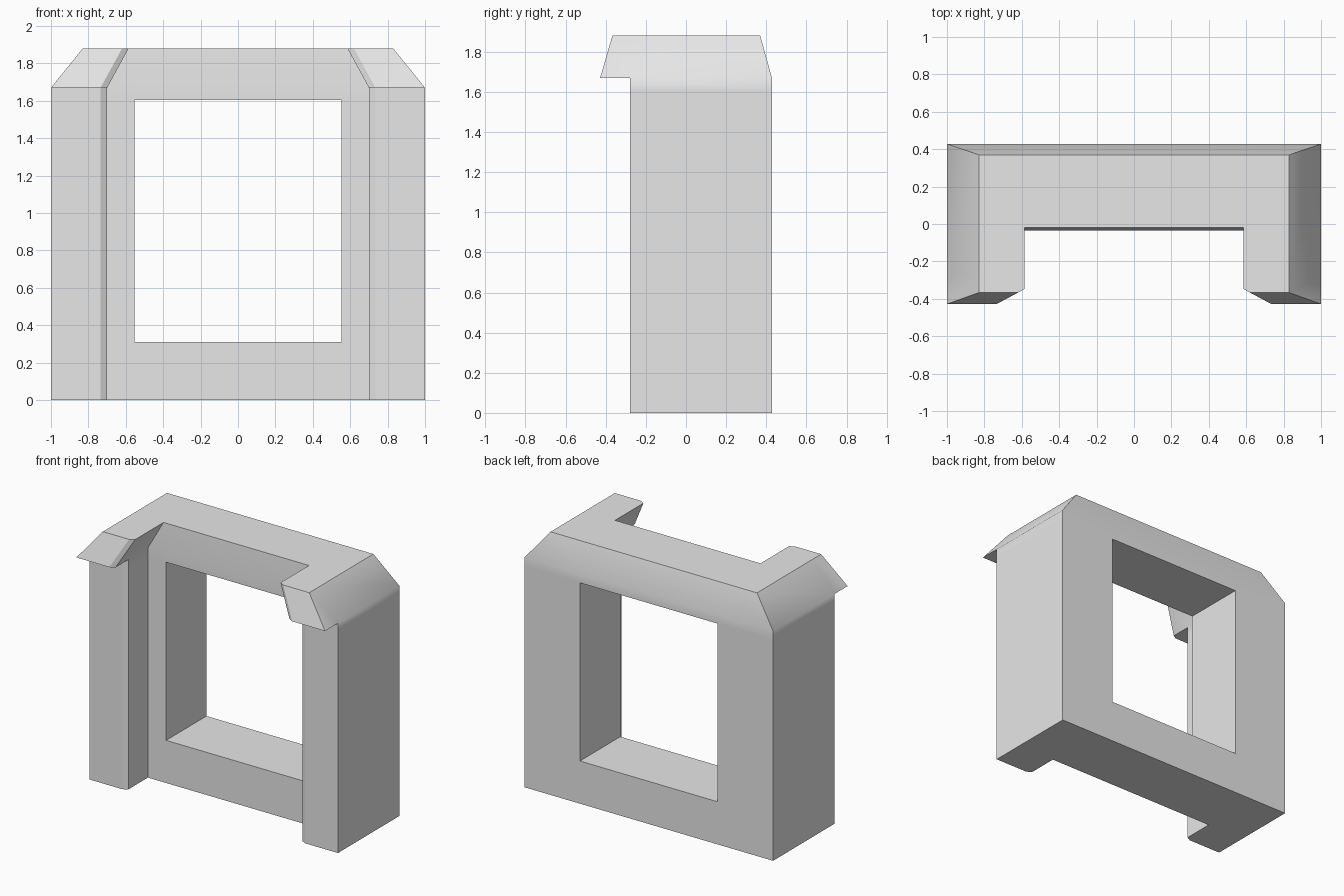
import bpy, bmesh, math

cube = bpy.data.objects.get("Cube")
if cube:
    bpy.data.objects.remove(cube, do_unlink=True)

# Main dimensions
EAVE, TOP = 1.67, 1.88
SILL, LINTEL, HALF_W = 0.31, 1.605, 0.553
BACK, POST, LIP, WALL = 0.428, -0.28, -0.428, -0.035

grey = bpy.data.materials.new("light_grey")
grey.use_nodes = True
grey.diffuse_color = (0.8, 0.8, 0.8, 1)
grey.node_tree.nodes["Principled BSDF"].inputs["Base Color"].default_value = (0.8, 0.8, 0.8, 1)


def outline(outer, inner, back, post, lip, wall):
    """U-shaped plan with chamfered inner corners, mirrored in x."""
    half = [(outer, back), (outer, post), (outer, lip), (inner + 0.035, lip),
            (inner, lip + 0.02), (inner, post + 0.02), (inner, wall)]
    return half + [(-x, y) for x, y in reversed(half)]


# Stacked plans: posts, overhanging eave, tapered top
body = outline(1, 0.7, BACK, POST, POST, WALL)
eave = outline(1, 0.7, BACK, POST, LIP, WALL)
crown = outline(0.83, 0.585, 0.37, POST, -0.367, -0.02)
levels = [(body, 0), (body, SILL), (body, LINTEL), (body, EAVE), (eave, EAVE), (crown, TOP)]

bm = bmesh.new()
cache = {}


def vert(p, z):
    key = (round(p[0], 4), round(p[1], 4), round(z, 4))
    if key not in cache:
        cache[key] = bm.verts.new(key)
    return cache[key]


def face(corners):
    unique = list(dict.fromkeys(corners))
    if len(unique) > 2:
        bm.faces.new(unique)


rings = [[vert(p, z) for p in plan] for plan, z in levels]
for low, high in zip(rings, rings[1:]):
    for i in range(len(low)):
        j = (i + 1) % len(low)
        face([low[i], low[j], high[j], high[i]])
face(rings[0])
face(rings[-1])

# Window opening through the wall
for side in (-1, 1):
    bmesh.ops.bisect_plane(bm, geom=bm.verts[:] + bm.edges[:] + bm.faces[:], dist=0.0001,
                           plane_co=(side * HALF_W, 0, 0), plane_no=(1, 0, 0))
bm.normal_update()
hole = []
for f in bm.faces:
    c = f.calc_center_median()
    if abs(c.x) < HALF_W and SILL < c.z < LINTEL and abs(f.normal.y) > 0.9:
        hole.append(f)
bmesh.ops.delete(bm, geom=hole, context='FACES')
bmesh.ops.bridge_loops(bm, edges=[e for e in bm.edges if e.is_boundary])
bmesh.ops.recalc_face_normals(bm, faces=bm.faces[:])

# Soft shading only where the walls bend into the tapered top
for f in bm.faces:
    f.smooth = True
for e in bm.edges:
    angle = e.calc_face_angle(math.pi)
    at_eave = all(abs(v.co.z - EAVE) < 0.001 for v in e.verts)
    e.smooth = angle < math.radians(45 if at_eave else 10)

mesh = bpy.data.meshes.new("window_frame_wall")
bm.to_mesh(mesh)
bm.free()
mesh.materials.append(grey)
wall = bpy.data.objects.new("window_frame_wall", mesh)
bpy.context.scene.collection.objects.link(wall)
